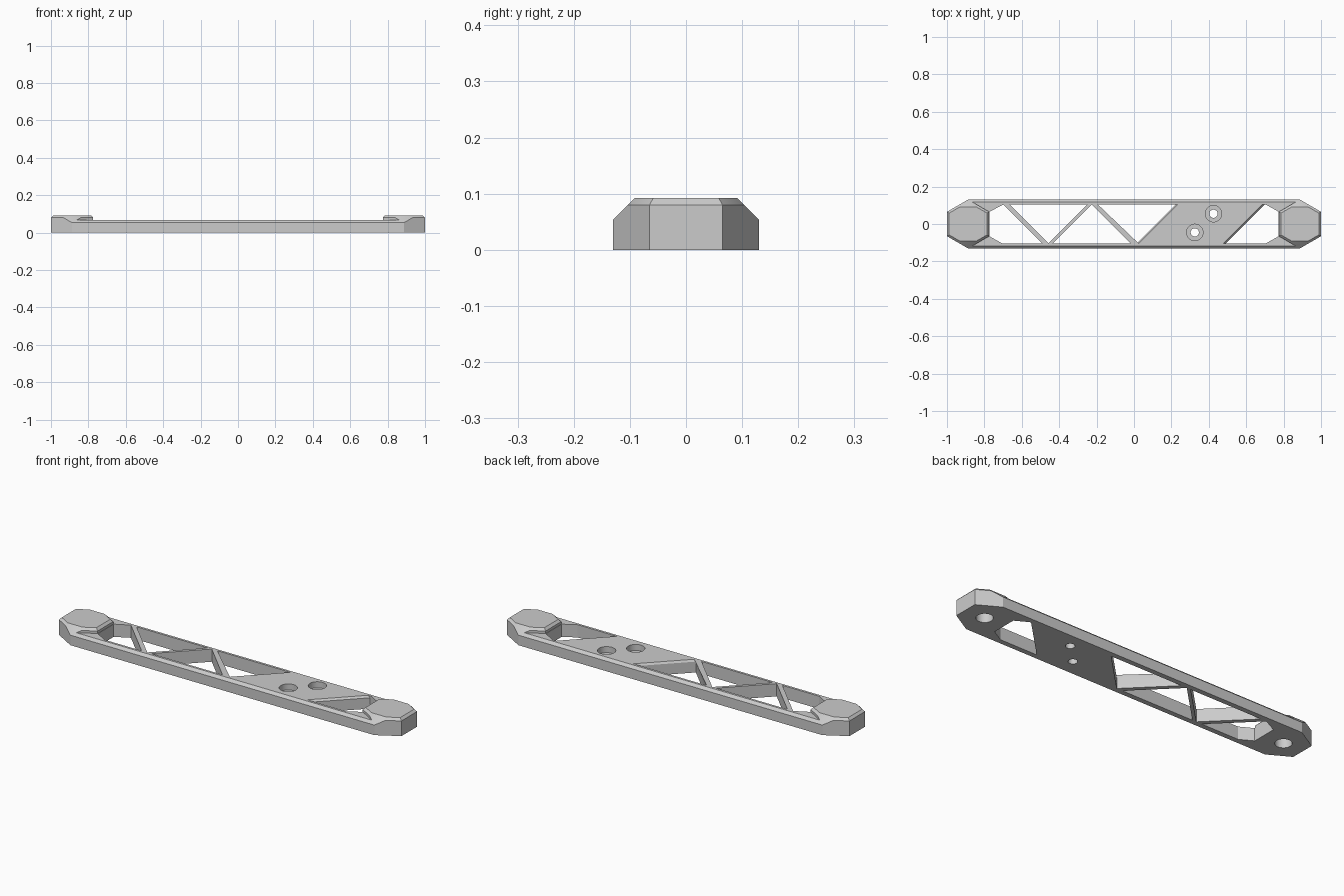
import bpy, bmesh
from math import sin, cos, pi, radians
from mathutils import Vector

if "Cube" in bpy.data.objects:
    bpy.data.objects.remove(bpy.data.objects["Cube"], do_unlink=True)

APOTHEM = 0.113                 # hexagonal end pad
R = APOTHEM / cos(pi / 6)
CX = 1 - APOTHEM                # pad centre
BAR_TOP, PAD_TOP, CHAMFER = 0.067, 0.092, 0.012
SIDE_EDGE = 0.053               # start of the long side bevel
RAIL = 0.104                    # inner edge of the side rails

metal = bpy.data.materials.new("light grey")
metal.use_nodes = True
grey = (0.6, 0.6, 0.6, 1)
metal.diffuse_color = grey
metal.node_tree.nodes["Principled BSDF"].inputs["Base Color"].default_value = grey


def loft(bm, rings):
    """Closed solid through (outline, z) rings."""
    loops = [[bm.verts.new((x, y, z)) for x, y in pts] for pts, z in rings]
    n = len(loops[0])
    bm.faces.new(loops[0][::-1])
    bm.faces.new(loops[-1])
    for a, b in zip(loops, loops[1:]):
        for i in range(n):
            j = (i + 1) % n
            bm.faces.new((a[i], a[j], b[j], b[i]))


def circle(x, y, r, n=32):
    return [(x + r * cos(2 * pi * i / n), y + r * sin(2 * pi * i / n)) for i in range(n)]


def finish(bm, name):
    bmesh.ops.recalc_face_normals(bm, faces=bm.faces)
    mesh = bpy.data.meshes.new(name)
    bm.to_mesh(mesh)
    bm.free()
    mesh.materials.append(metal)
    obj = bpy.data.objects.new(name, mesh)
    bpy.context.collection.objects.link(obj)
    return obj


def slice_off(bm, point, normal):
    geom = bm.verts[:] + bm.edges[:] + bm.faces[:]
    cut = bmesh.ops.bisect_plane(bm, geom=geom, plane_co=point, plane_no=normal, clear_outer=True)
    rim = [e for e in cut["geom_cut"] if isinstance(e, bmesh.types.BMEdge)]
    bmesh.ops.holes_fill(bm, edges=rim)


def subtract(obj, cutter):
    cutter.hide_render = True
    mod = obj.modifiers.new("cut", 'BOOLEAN')
    mod.operation, mod.solver, mod.object = 'DIFFERENCE', 'EXACT', cutter
    bpy.context.view_layer.objects.active = obj
    bpy.ops.object.modifier_apply(modifier=mod.name)
    bpy.data.objects.remove(cutter, do_unlink=True)


# Full height blank with pointed ends
bm = bmesh.new()
half = [(CX, -R), (1, -R / 2), (1, R / 2), (CX, R)]
loft(bm, [(half + [(-x, -y) for x, y in half], z) for z in (0, PAD_TOP)])
for s in (-1, 1):
    # bevel along the long side
    slice_off(bm, Vector((0, s * R, SIDE_EDGE)), Vector((0, s, 1)))
    # bevels around the outside of the pad
    for angle in (-60, 0, 60):
        n = Vector((s * cos(radians(angle)), sin(radians(angle)), 0))
        slice_off(bm, Vector((s * CX, 0, PAD_TOP - CHAMFER)) + n * APOTHEM, n + Vector((0, 0, 1)))
bar = finish(bm, "truss_bar")


# Lower the middle between the two pads, leaving bevelled pad edges
def between_pads(grow):
    a = APOTHEM - grow
    inner = CX - a
    y = a / cos(pi / 6) / 2
    side = [(inner, -y), (inner, y), (inner + 0.2, y + 0.2 * R / 2 / APOTHEM)]
    side = [(inner + 0.2, -side[2][1])] + side
    return side + [(-x, -y) for x, y in side]


bm = bmesh.new()
loft(bm, [(between_pads(0), BAR_TOP), (between_pads(0), PAD_TOP - CHAMFER),
          (between_pads(CHAMFER * 2), PAD_TOP + CHAMFER)])
subtract(bar, finish(bm, "middle_cutter"))

# Truss windows, with bevels where they meet the solid panel
bm = bmesh.new()
END = CX - APOTHEM - 0.002


def window(pts, bevelled=(), shift=0):
    top = [(x + (shift if i in bevelled else 0), y) for i, (x, y) in enumerate(pts)]
    loft(bm, [(pts, -0.1), (pts, BAR_TOP - 0.01), (top, BAR_TOP + 0.0002), (top, 0.2)])


window([(-END, 0.066), (-END, -0.066), (-0.705, -RAIL), (-0.49, -RAIL), (-0.698, RAIL)])
window([(-0.665, RAIL), (-0.457, -RAIL), (-0.249, RAIL)])
window([(-0.434, -RAIL), (-0.018, -RAIL), (-0.226, RAIL)])
window([(-0.193, RAIL), (0.015, -RAIL), (0.223, RAIL)], (1, 2), 0.01)
window([(0.705, RAIL), (0.698, RAIL), (0.49, -RAIL), (0.705, -RAIL),
        (END, -0.066), (END, 0.066)], (1, 2), -0.012)

# Counterbored screw holes in the panel
for x, y in ((0.425, 0.055), (0.325, -0.045)):
    loft(bm, [(circle(x, y, r), z) for r, z in
              ((0.022, -0.1), (0.022, 0.035), (0.044, 0.035), (0.044, 0.2))])

# Blind holes under the pads
for s in (-1, 1):
    loft(bm, [(circle(s * CX, 0, 0.04), z) for z in (-0.1, 0.07)])
subtract(bar, finish(bm, "openings_cutter"))

bpy.ops.object.select_all(action='DESELECT')
bar.select_set(True)
bpy.context.view_layer.objects.active = bar
bpy.ops.object.shade_smooth_by_angle(angle=radians(25))
